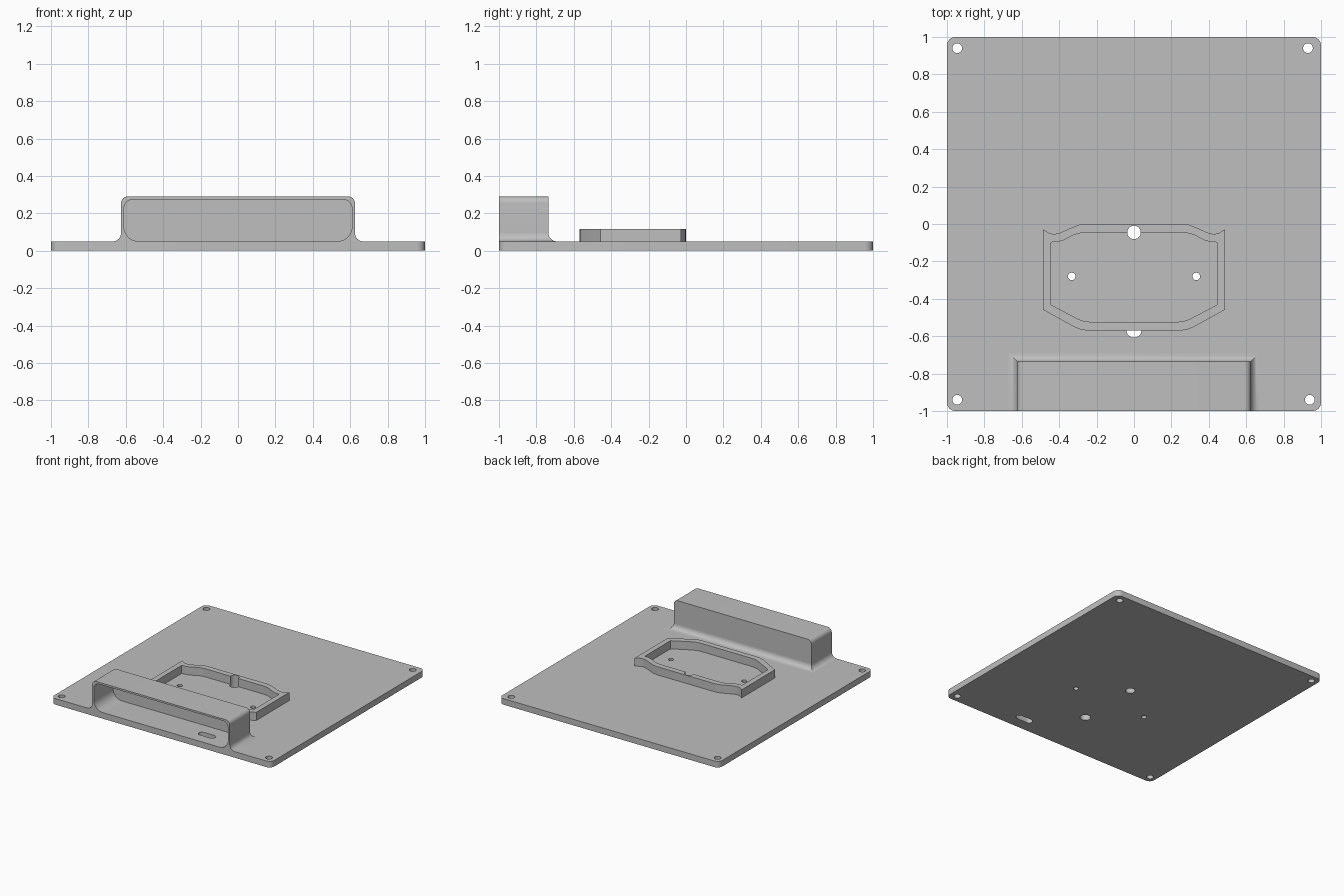
import bpy, bmesh, math

if "Cube" in bpy.data.objects:
    bpy.data.objects.remove(bpy.data.objects["Cube"], do_unlink=True)

grey = bpy.data.materials.new("plain_grey")
grey.use_nodes = True
COLOUR = (0.52, 0.52, 0.52, 1)
grey.diffuse_color = COLOUR
grey.node_tree.nodes["Principled BSDF"].inputs["Base Color"].default_value = COLOUR

BASE = 0.05        # plate thickness
FRONT, BACK = -1.0, -0.735   # housing depth range
HALF = 0.625       # housing half width
WALL = 0.015


def arc(cx, cy, r, start, end, n=8):
    angles = [math.radians(start + (end - start) * i / n) for i in range(n + 1)]
    return [(cx + r * math.cos(a), cy + r * math.sin(a)) for a in angles]


def mirrored(half):
    return half + [(-x, y) for x, y in reversed(half)]


def finish(bm, name):
    bmesh.ops.recalc_face_normals(bm, faces=bm.faces)
    mesh = bpy.data.meshes.new(name)
    bm.to_mesh(mesh)
    bm.free()
    mesh.materials.append(grey)
    obj = bpy.data.objects.new(name, mesh)
    bpy.context.collection.objects.link(obj)
    return obj


def prism(name, outline, low, high, along_y=False):
    """Extrude a closed outline along z, or along y for an x-z outline."""
    bm = bmesh.new()
    place = (lambda u, v, w: (u, w, v)) if along_y else (lambda u, v, w: (u, v, w))
    rings = [[bm.verts.new(place(u, v, w)) for u, v in outline] for w in (low, high)]
    for ring in rings:
        bm.faces.new(ring)
    n = len(outline)
    for i in range(n):
        j = (i + 1) % n
        bm.faces.new((rings[0][i], rings[0][j], rings[1][j], rings[1][i]))
    return finish(bm, name)


def activate(obj):
    bpy.ops.object.select_all(action='DESELECT')
    obj.select_set(True)
    bpy.context.view_layer.objects.active = obj


def cut(obj, outline):
    cutter = prism("cutter", outline, -0.1, 0.4)
    cutter.hide_render = True
    mod = obj.modifiers.new("cut", 'BOOLEAN')
    mod.operation, mod.solver, mod.object = 'DIFFERENCE', 'EXACT', cutter
    activate(obj)
    bpy.ops.object.modifier_apply(modifier=mod.name)
    bpy.data.objects.remove(cutter, do_unlink=True)


def circle(x, y, r):
    return arc(x, y, r, 0, 360, 32)[:-1]


# Base plate with rounded corners
R = 0.045
plate = prism("base_plate", mirrored(
    arc(1 - R, R - 1, R, -90, 0) + arc(1 - R, 1 - R, R, 0, 90)), 0, BASE)

# Screw holes, pass-through holes and the cable slot
corner_holes = [(-0.945, 0.94), (0.93, 0.94), (-0.945, -0.94), (0.94, -0.94)]
for x, y in corner_holes:
    cut(plate, circle(x, y, 0.026))
for side in (-1, 1):
    cut(plate, circle(side * 0.333, -0.28, 0.02))
top_hole = circle(0, -0.045, 0.036)
cut(plate, top_hole)
cut(plate, circle(0, -0.568, 0.04))
cut(plate, arc(0.382, -0.88, 0.027, -90, 90) + arc(0.288, -0.88, 0.027, 90, 270))

# Open-fronted housing: arch-shaped shell closed by a back wall
TOP = 0.29
outer = [(HALF, BASE)] + arc(HALF - 0.035, TOP - 0.035, 0.035, 0, 90)
inner_half = HALF - WALL
inner = (arc(inner_half - 0.05, TOP - WALL - 0.05, 0.05, 90, 0)
         + arc(inner_half - 0.08, BASE + 0.08, 0.08, 0, -90))
half_shell = [(HALF - 0.095, BASE)] + outer
left_inner = [(-x, z) for x, z in reversed(inner)]
shell_outline = mirrored(outer) + left_inner + inner
shell = prism("housing_shell", shell_outline, FRONT, BACK - WALL, True)
back_wall = prism("housing_back_wall", mirrored(outer), BACK - WALL, BACK, True)

# Concave fillet around the foot of the housing, mitred at the back corners
F = 0.045
section = [(0, BASE)] + arc(F, BASE + F, F, 180, 270)
bm = bmesh.new()
rows = []
for o, z in section:
    x, y = HALF + o, BACK + o
    path = [(-x, FRONT), (-x, y), (x, y), (x, FRONT)]
    rows.append([bm.verts.new((px, py, z)) for px, py in path])
for i, row in enumerate(rows):
    nxt = rows[(i + 1) % len(rows)]
    for k in range(3):
        bm.faces.new((row[k], row[k + 1], nxt[k + 1], nxt[k]))
for k in (0, 3):
    bm.faces.new([row[k] for row in rows])
fillet = finish(bm, "housing_foot_fillet")

# Raised locating rim with flared upper corners
rim_outer = [(0.26, 0), (0.295, -0.004), (0.33, -0.018), (0.395, -0.047),
             (0.425, -0.054), (0.452, -0.05), (0.487, -0.028), (0.487, -0.458),
             (0.315, -0.553), (0.28, -0.566), (0.245, -0.57)]
rim_inner = [(0.265, -0.047), (0.295, -0.05), (0.325, -0.06), (0.375, -0.086),
             (0.405, -0.095), (0.443, -0.098), (0.443, -0.432), (0.295, -0.51),
             (0.26, -0.521), (0.225, -0.524)]
rim = prism("locating_rim", mirrored(rim_outer), BASE, 0.117)
cut(rim, mirrored(rim_inner))
cut(rim, top_hole)

for obj in (plate, shell, back_wall, fillet, rim):
    activate(obj)
    bpy.ops.object.shade_smooth_by_angle(angle=math.radians(30))
